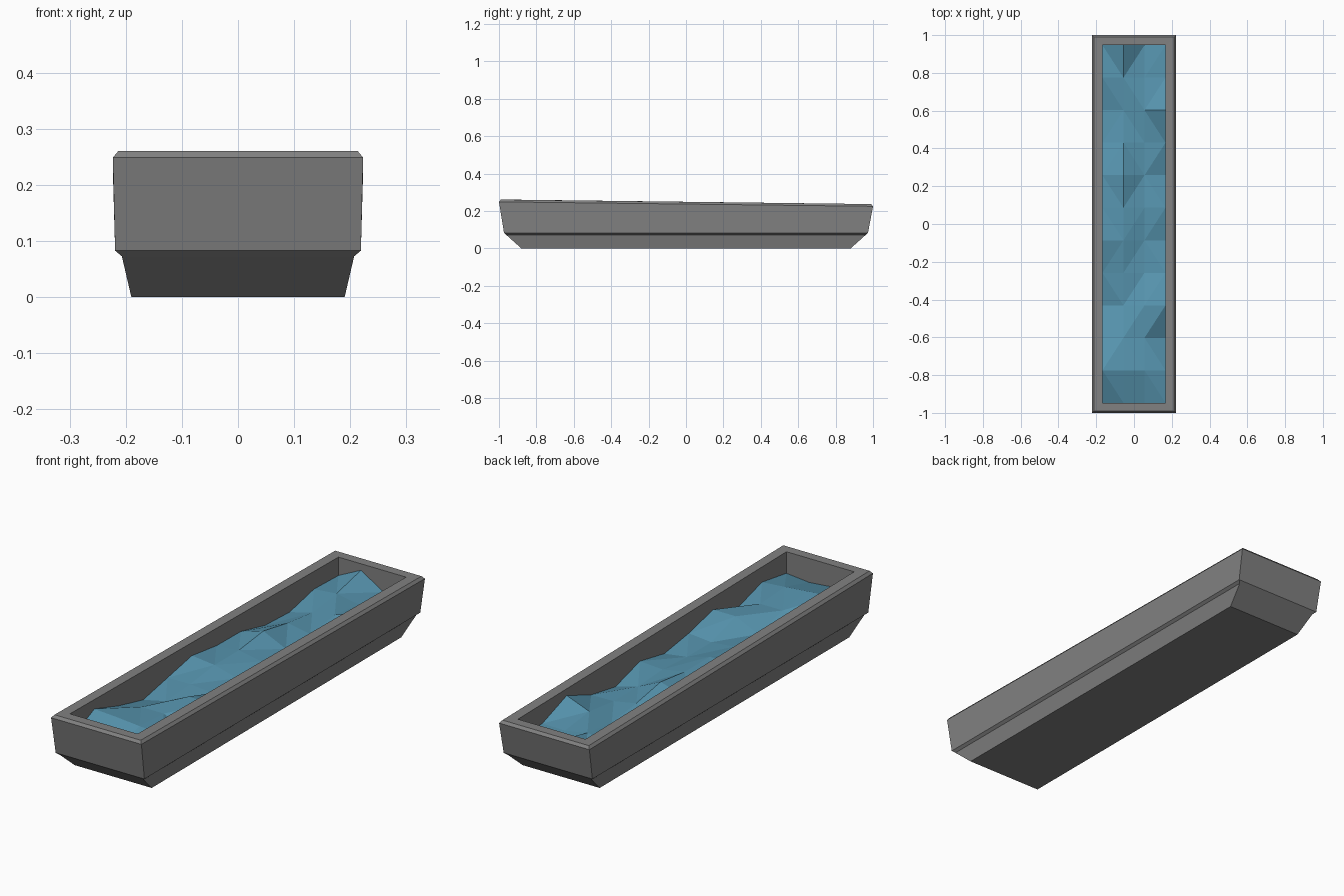
import bpy
import bmesh

cube = bpy.data.objects.get("Cube")
if cube:
    bpy.data.objects.remove(cube, do_unlink=True)


def material(name, rgb):
    mat = bpy.data.materials.new(name)
    mat.use_nodes = True
    mat.diffuse_color = (*rgb, 1)
    mat.node_tree.nodes["Principled BSDF"].inputs["Base Color"].default_value = (*rgb, 1)
    return mat


def add_object(name, bm, mat):
    mesh = bpy.data.meshes.new(name)
    bm.to_mesh(mesh)
    bm.free()
    mesh.materials.append(mat)
    obj = bpy.data.objects.new(name, mesh)
    bpy.context.collection.objects.link(obj)
    return obj


stone = material("stone grey", (0.22, 0.22, 0.22))
water_blue = material("water blue", (0.095, 0.30, 0.43))

# Trough: rectangular rings as half width, half length, front height, back height
RINGS = [
    (0.19, 0.88, 0.0, 0.0),
    (0.207, 0.962, 0.073, 0.073),
    (0.219, 0.973, 0.083, 0.083),
    (0.223, 1.0, 0.249, 0.225),
    (0.213, 0.99, 0.261, 0.237),
    (0.167, 0.947, 0.261, 0.237),
    (0.167, 0.947, 0.08, 0.08),
]
bm = bmesh.new()
loops = []
for hx, hy, front, back in RINGS:
    corners = [(-hx, -hy, front), (hx, -hy, front), (hx, hy, back), (-hx, hy, back)]
    loops.append([bm.verts.new(c) for c in corners])
for low, high in zip(loops, loops[1:]):
    for i in range(4):
        j = (i + 1) % 4
        bm.faces.new((low[i], low[j], high[j], high[i]))
bm.faces.new(reversed(loops[0]))
bm.faces.new(loops[-1])
add_object("trough", bm, stone)

# Water: rippled grid, one row of heights per column, front to back
HEIGHTS = [
    (0.14, 0.217, 0.165, 0.126, 0.159, 0.192, 0.17, 0.168, 0.13, 0.123, 0.16, 0.155),
    (0.164, 0.21, 0.19, 0.15, 0.16, 0.18, 0.18, 0.20, 0.17, 0.15, 0.17, 0.208),
    (0.154, 0.20, 0.19, 0.20, 0.15, 0.15, 0.16, 0.15, 0.15, 0.17, 0.15, 0.14),
    (0.165, 0.191, 0.142, 0.20, 0.16, 0.135, 0.167, 0.119, 0.148, 0.211, 0.152, 0.15),
]
bm = bmesh.new()
half_x, half_y = 0.167, 0.947
cols, rows = len(HEIGHTS), len(HEIGHTS[0])
grid = [[bm.verts.new((half_x * (2 * c / (cols - 1) - 1),
                       half_y * (2 * r / (rows - 1) - 1), HEIGHTS[c][r]))
         for r in range(rows)] for c in range(cols)]
for c in range(cols - 1):
    for r in range(rows - 1):
        bm.faces.new((grid[c][r], grid[c + 1][r], grid[c + 1][r + 1], grid[c][r + 1]))
bmesh.ops.triangulate(bm, faces=bm.faces[:])
add_object("water", bm, water_blue)
